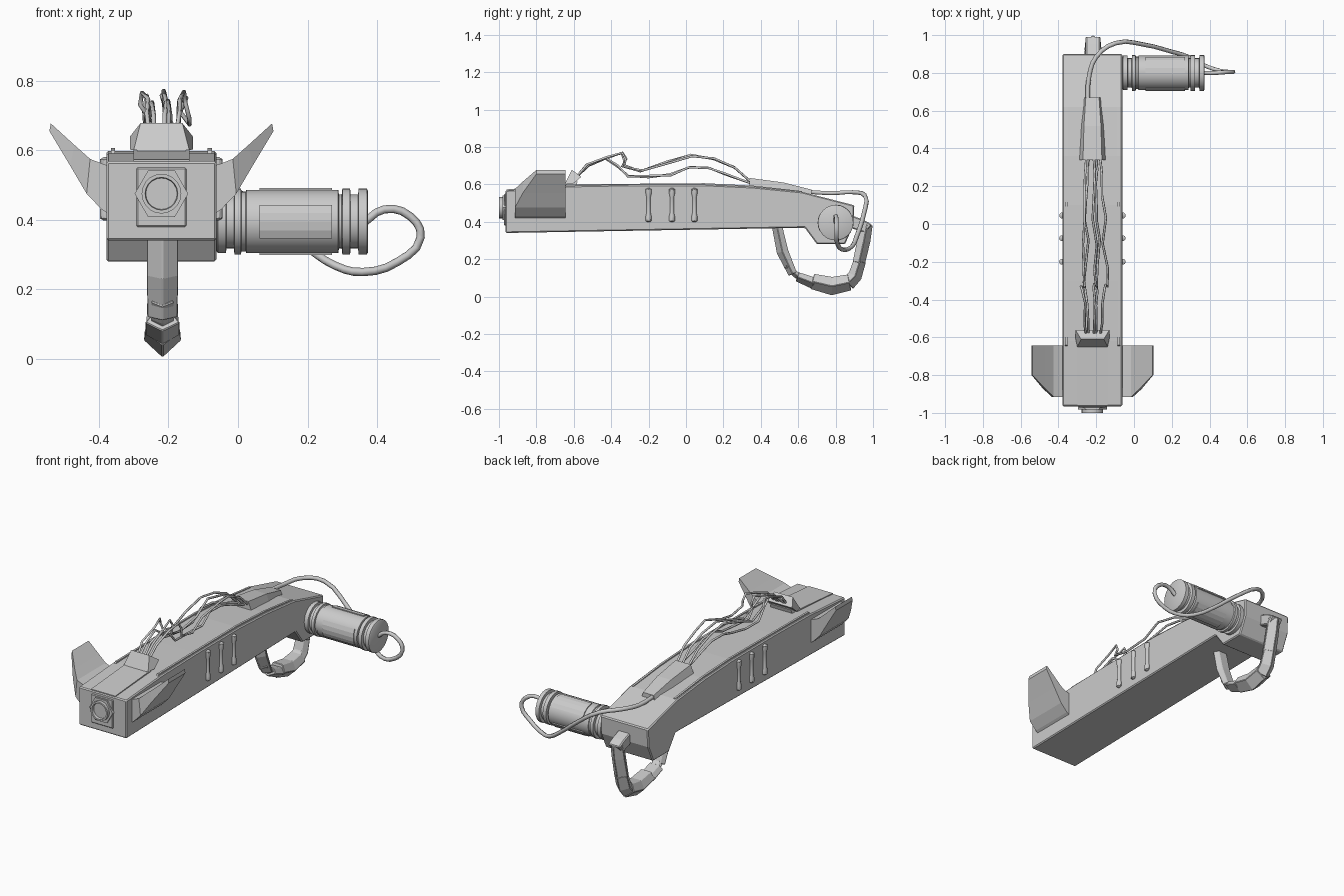
import bpy, bmesh, math, random
from mathutils import Vector

if "Cube" in bpy.data.objects:
    bpy.data.objects.remove(bpy.data.objects["Cube"])

random.seed(4)
CX = -0.22  # centre line of the body


def finish(name, bm, bevel=0.0, smooth=False):
    bmesh.ops.recalc_face_normals(bm, faces=bm.faces)
    me = bpy.data.meshes.new(name)
    bm.to_mesh(me)
    bm.free()
    ob = bpy.data.objects.new(name, me)
    bpy.context.collection.objects.link(ob)
    if bevel:
        m = ob.modifiers.new("bevel", 'BEVEL')
        m.width, m.segments = bevel, 1
    if smooth:
        bpy.ops.object.select_all(action='DESELECT')
        ob.select_set(True)
        bpy.context.view_layer.objects.active = ob
        bpy.ops.object.shade_smooth_by_angle(angle=math.radians(35))
    return ob


def loft(name, rings, bevel=0.0, smooth=False):
    """Skin a list of equal-length closed rings and cap both ends."""
    bm = bmesh.new()
    vs = [[bm.verts.new(p) for p in r] for r in rings]
    n = len(rings[0])
    for a, b in zip(vs, vs[1:]):
        for i in range(n):
            bm.faces.new((a[i], a[(i + 1) % n], b[(i + 1) % n], b[i]))
    bm.faces.new(vs[0])
    bm.faces.new(vs[-1])
    return finish(name, bm, bevel, smooth)


def side_profile(name, pts, x0, x1, bevel=0.0):
    return loft(name, [[(x, y, z) for y, z in pts] for x in (x0, x1)], bevel)


def box(name, x0, x1, y0, y1, z0, z1, bevel=0.0):
    return side_profile(name, [(y0, z0), (y1, z0), (y1, z1), (y0, z1)], x0, x1, bevel)


def lathe(name, centre, axis, profile, n=24):
    """Turn (position, radius) pairs about the x, y or z axis."""
    rings = []
    for t, r in profile:
        ring = []
        for i in range(n):
            a = math.tau * i / n
            c, s = r * math.cos(a), r * math.sin(a)
            d = {'x': (t, c, s), 'y': (c, t, s), 'z': (c, s, t)}[axis]
            ring.append(Vector(centre) + Vector(d))
        rings.append(ring)
    return loft(name, rings, smooth=n > 8)


def tube(name, pts, radius, kind='POLY'):
    cu = bpy.data.curves.new(name, 'CURVE')
    cu.dimensions = '3D'
    cu.bevel_depth, cu.bevel_resolution, cu.use_fill_caps = radius, 1, True
    if kind == 'POLY':
        sp = cu.splines.new('POLY')
        sp.points.add(len(pts) - 1)
        for p, co in zip(sp.points, pts):
            p.co = (*co, 1)
    else:
        cu.resolution_u = 3
        sp = cu.splines.new('BEZIER')
        sp.bezier_points.add(len(pts) - 1)
        for p, co in zip(sp.bezier_points, pts):
            p.co = co
            p.handle_left_type = p.handle_right_type = 'AUTO'
    ob = bpy.data.objects.new(name, cu)
    bpy.context.collection.objects.link(ob)
    return ob


# Long body with drooping rear and lower rear block
side_profile("body", [(-0.965, 0.34), (-0.965, 0.568), (-0.62, 0.592), (-0.3, 0.598), (0.1, 0.598),
                      (0.36, 0.586), (0.62, 0.56), (0.9, 0.488), (0.895, 0.38), (0.85, 0.28),
                      (0.7, 0.28), (0.635, 0.368)], CX - 0.158, CX + 0.158, 0.006)
side_profile("top_spine", [(-0.96, 0.56), (-0.96, 0.573), (-0.62, 0.6), (-0.62, 0.58)],
             CX - 0.08, CX + 0.08)

# Muzzle plate, hex collar and nozzle
box("muzzle_plate", CX - 0.072, CX + 0.072, -0.972, -0.95, 0.38, 0.55, 0.004)
lathe("hex_collar", (CX, 0, 0.475), 'y', [(-0.982, 0.077), (-0.96, 0.077)], 6)
lathe("nozzle", (CX, 0, 0.475), 'y', [(-0.985, 0.045), (-1.0, 0.047), (-1.0, 0.057), (-0.96, 0.057)], 20)

# Mirrored side parts
for s, tag in ((-1, "left"), (1, "right")):
    # Swept fin: sections from the root out to the tip (offset, z, front y, inner offset, inner z)
    fin = [(0.15, 0.415, -0.915, 0.15, 0.555), (0.172, 0.43, -0.915, 0.172, 0.562),
           (0.215, 0.475, -0.915, 0.205, 0.575), (0.262, 0.555, -0.872, 0.25, 0.615),
           (0.322, 0.655, -0.80, 0.318, 0.677)]
    loft("fin_" + tag, [[(CX + s * a, f, z), (CX + s * a, -0.643, z),
                         (CX + s * b, -0.643, w), (CX + s * b, f, w)] for a, z, f, b, w in fin])
    # Dumbbell-shaped ribs
    for i, y in enumerate((-0.2, -0.075, 0.045)):
        lathe(f"rib_{tag}_{i}", (CX + s * 0.16, y, 0), 'z',
              [(0.398, 0.006), (0.404, 0.016), (0.43, 0.016), (0.45, 0.011), (0.53, 0.011),
               (0.55, 0.016), (0.574, 0.016), (0.58, 0.006)], 10)
    # Edge strip along the top
    x = CX + s * 0.139
    side_profile("edge_strip_" + tag, [(-0.65, 0.585), (-0.64, 0.6), (0.1, 0.606), (0.36, 0.593),
                                       (0.62, 0.564), (0.62, 0.55), (0.1, 0.585)], x - 0.006, x + 0.006)

# Wire connector at the front: base and flared socket
loft("connector_base", [[(CX - w, y0, z), (CX + w, y0, z), (CX + w, y1, z), (CX - w, y1, z)]
                        for w, y0, y1, z in ((0.076, -0.66, -0.59, 0.58), (0.066, -0.64, -0.58, 0.615))])
loft("connector_socket", [[(CX - a, y0, z0), (CX + a, y0, z0), (CX + b, y1, z1), (CX - b, y1, z1)]
                          for a, y0, z0, b, y1, z1 in ((0.08, -0.65, 0.6, 0.06, -0.61, 0.678),
                                                       (0.09, -0.605, 0.602, 0.09, -0.56, 0.64))])

# Tapered rear plate on top
loft("rear_plate", [[(CX - a, y, z0), (CX + a, y, z0), (CX + b, y, z1), (CX - b, y, z1)]
                    for a, b, y, z0, z1 in ((0.072, 0.05, 0.34, 0.58, 0.634), (0.062, 0.045, 0.52, 0.56, 0.61),
                                            (0.045, 0.035, 0.67, 0.54, 0.572))])

# Loose thin wires
high = [(-0.59, 0.635), (-0.53, 0.705), (-0.42, 0.745), (-0.345, 0.768), (-0.325, 0.735), (-0.34, 0.70),
        (-0.24, 0.672), (-0.11, 0.715), (0.03, 0.755), (0.15, 0.738), (0.26, 0.69), (0.35, 0.61)]
low = [(-0.59, 0.635), (-0.52, 0.70), (-0.43, 0.74), (-0.37, 0.70), (-0.31, 0.648), (-0.2, 0.64),
       (-0.08, 0.655), (0.02, 0.695), (0.12, 0.69), (0.21, 0.655), (0.29, 0.625), (0.35, 0.605)]
for i, (path, off) in enumerate(((high, -0.055), (low, -0.035), (high, 0.012), (low, 0.03), (high, 0.068))):
    pts = []
    for k, (y, z) in enumerate(path):
        spread = math.sin(math.pi * k / (len(path) - 1))
        j = spread * 0.014
        x = CX + off * (0.6 + 0.4 * spread) + random.uniform(-j, j)
        pts.append((x, y + random.uniform(-j, j) * 0.6, z + random.uniform(-j, j) * 0.5))
    tube(f"wire_{i}", pts, 0.0065)

# Side canister with ribbed ends
R, r, g = 0.095, 0.086, 0.078
lathe("canister", (0, 0.8, 0.395), 'x',
      [(-0.09, r), (-0.06, r), (-0.058, R - 0.004), (-0.035, R - 0.004), (-0.033, g), (-0.012, g),
       (-0.01, R), (0.008, R), (0.01, r), (0.022, r), (0.024, R - 0.004), (0.288, R - 0.004), (0.29, g), (0.298, g), (0.3, R),
       (0.322, R), (0.324, g), (0.345, g), (0.347, R), (0.37, R), (0.374, 0.088)], 24)
for i in range(3):  # curved raised panels round the canister
    mid = math.pi + i * math.tau / 3
    arcs = [mid + math.radians(d) for d in (-30, -15, 0, 15, 30)]
    ring = [(rad, a) for rad, seq in ((0.086, arcs), (0.0965, arcs[::-1])) for a in seq]
    loft(f"canister_panel_{i}", [[(x, 0.8 + q * math.cos(a), 0.395 + q * math.sin(a)) for q, a in ring]
                                 for x in (0.062, 0.27)])

# Thick cable from the rear plate round to the canister end
tube("power_cable", [(-0.245, 0.65, 0.56), (-0.238, 0.78, 0.553), (-0.2, 0.885, 0.558), (-0.1, 0.957, 0.54),
                     (0.05, 0.95, 0.44), (0.2, 0.912, 0.32), (0.28, 0.888, 0.268), (0.36, 0.845, 0.25),
                     (0.46, 0.81, 0.28), (0.525, 0.805, 0.35), (0.495, 0.805, 0.41), (0.42, 0.8, 0.43),
                     (0.36, 0.8, 0.39)], 0.012, 'BEZIER')


# Hanging grip loop: pieces with a pointed outer ridge, (y, z, half width, half depth)
def grip_piece(name, path):
    rings = []
    for i, (y, z, w, d) in enumerate(path):
        a, b = path[max(i - 1, 0)], path[min(i + 1, len(path) - 1)]
        t = Vector((b[0] - a[0], b[1] - a[1])).normalized()
        n = Vector((t.y, -t.x))
        rings.append([(CX + 0.003 + u * w, y + n.x * v * d, z + n.y * v * d)
                      for u, v in ((-0.6, -1), (0.6, -1), (1, 0), (0, 1), (-1, 0))])
    loft(name, rings, 0.003)


grip_piece("grip_front", [(0.485, 0.38, 0.046, 0.028), (0.515, 0.24, 0.046, 0.032), (0.57, 0.12, 0.044, 0.024)])
grip_piece("grip_front_joint", [(0.535, 0.165, 0.034, 0.018), (0.59, 0.115, 0.034, 0.018), (0.625, 0.095, 0.034, 0.018)])
grip_piece("grip_front_link", [(0.595, 0.105, 0.05, 0.026), (0.685, 0.07, 0.05, 0.032)])
grip_piece("grip_bottom", [(0.675, 0.08, 0.052, 0.042), (0.78, 0.055, 0.054, 0.05), (0.875, 0.075, 0.052, 0.044)])
grip_piece("grip_rear_link", [(0.865, 0.07, 0.045, 0.042), (0.905, 0.11, 0.047, 0.038), (0.93, 0.19, 0.044, 0.034)])
grip_piece("grip_rear", [(0.925, 0.18, 0.046, 0.034), (0.952, 0.3, 0.044, 0.036), (0.968, 0.385, 0.042, 0.032)])
side_profile("grip_rear_mount", [(0.87, 0.37), (0.96, 0.34), (0.995, 0.385), (0.95, 0.41), (0.87, 0.44)],
             CX - 0.036, CX + 0.042, 0.006)
